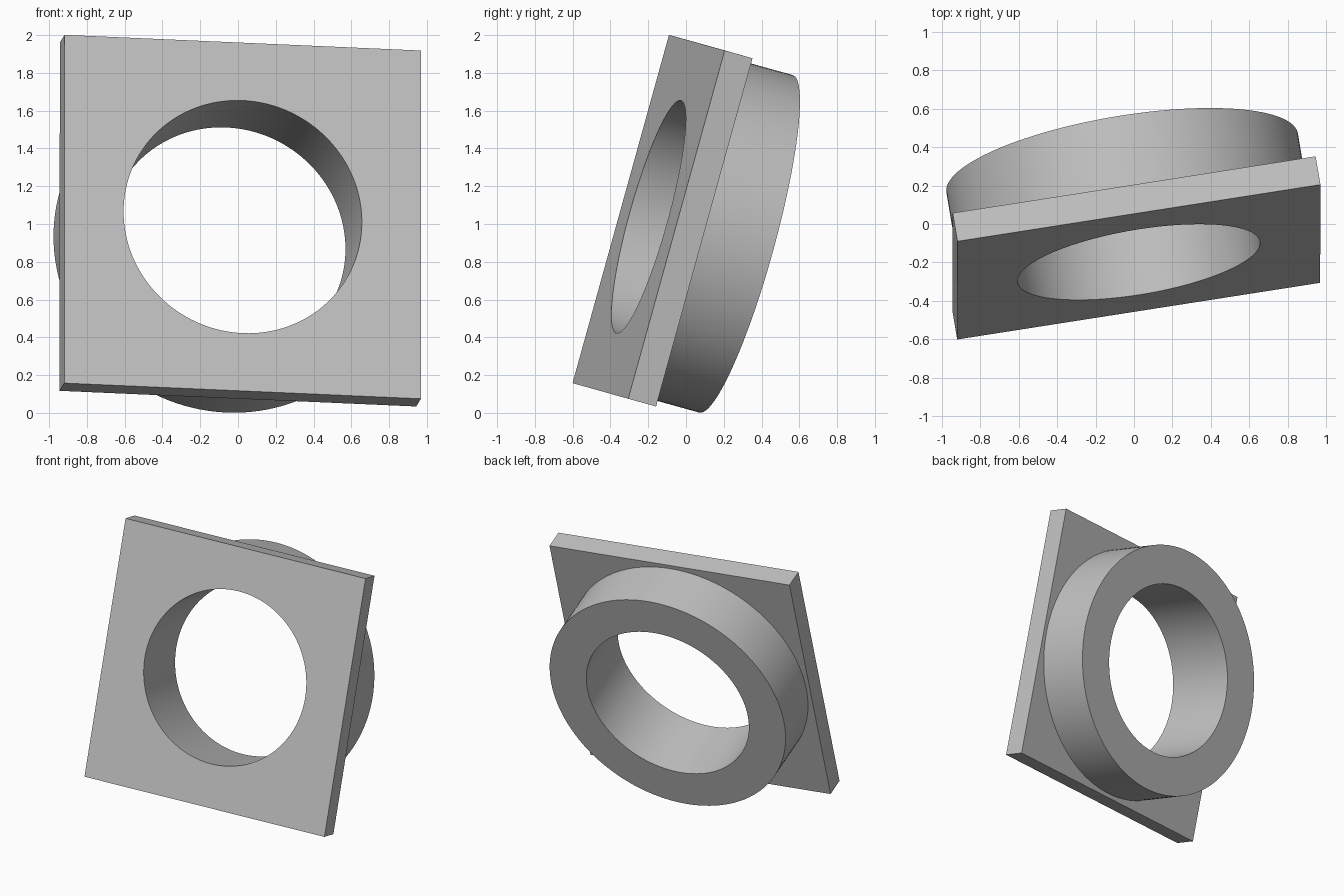
import bpy
import math
from mathutils import Matrix, Vector

if "Cube" in bpy.data.objects:
    bpy.data.objects.remove(bpy.data.objects["Cube"], do_unlink=True)

SIDE, PLATE_DEPTH, TOTAL_DEPTH = 1.913, 0.155, 0.542
RING_RADIUS, HOLE_RADIUS = 0.927, 0.639
SEGMENTS = 128

grey = bpy.data.materials.new("plain grey")
grey.use_nodes = True
colour = (0.53, 0.53, 0.53, 1)
grey.diffuse_color = colour
grey.node_tree.nodes["Principled BSDF"].inputs["Base Color"].default_value = colour

# Tilted frame: local x across, local y up, local z from the back to the front
across = Vector((1.89, 0.295, -0.083)).normalized()
up = Vector((0, 0.51, 1.842))
up = (up - across * up.dot(across)).normalized()
front = across.cross(up)
frame = Matrix((across, up, front)).transposed().to_4x4()
frame.translation = (0.025, -0.198, 1.038)


def place(name, start, end):
    """Name the active object and set it between two depths behind the front face."""
    obj = bpy.context.object
    obj.name = name
    obj.matrix_world = frame @ Matrix.Translation((0, 0, -(start + end) / 2))
    obj.data.materials.append(grey)
    return obj


def cylinder(name, radius, start, end):
    bpy.ops.mesh.primitive_cylinder_add(vertices=SEGMENTS, radius=radius, depth=end - start)
    return place(name, start, end)


# Square plate
bpy.ops.mesh.primitive_cube_add(size=1)
bpy.context.object.data.transform(Matrix.Diagonal((SIDE, SIDE, PLATE_DEPTH, 1)))
plate = place("square_plate", 0, PLATE_DEPTH)

# Round collar behind the plate
collar = cylinder("round_collar", RING_RADIUS, PLATE_DEPTH, TOTAL_DEPTH)

# Bore through both parts
cutter = cylinder("bore_cutter", HOLE_RADIUS, -0.2, TOTAL_DEPTH + 0.2)
bpy.context.view_layer.update()
for part in (plate, collar):
    bpy.ops.object.select_all(action="DESELECT")
    part.select_set(True)
    bpy.context.view_layer.objects.active = part
    bore = part.modifiers.new("bore", "BOOLEAN")
    bore.operation = "DIFFERENCE"
    bore.solver = "EXACT"
    bore.object = cutter
    bpy.ops.object.modifier_apply(modifier=bore.name)
    bpy.ops.object.shade_smooth_by_angle(angle=math.radians(30))
bpy.data.objects.remove(cutter, do_unlink=True)
